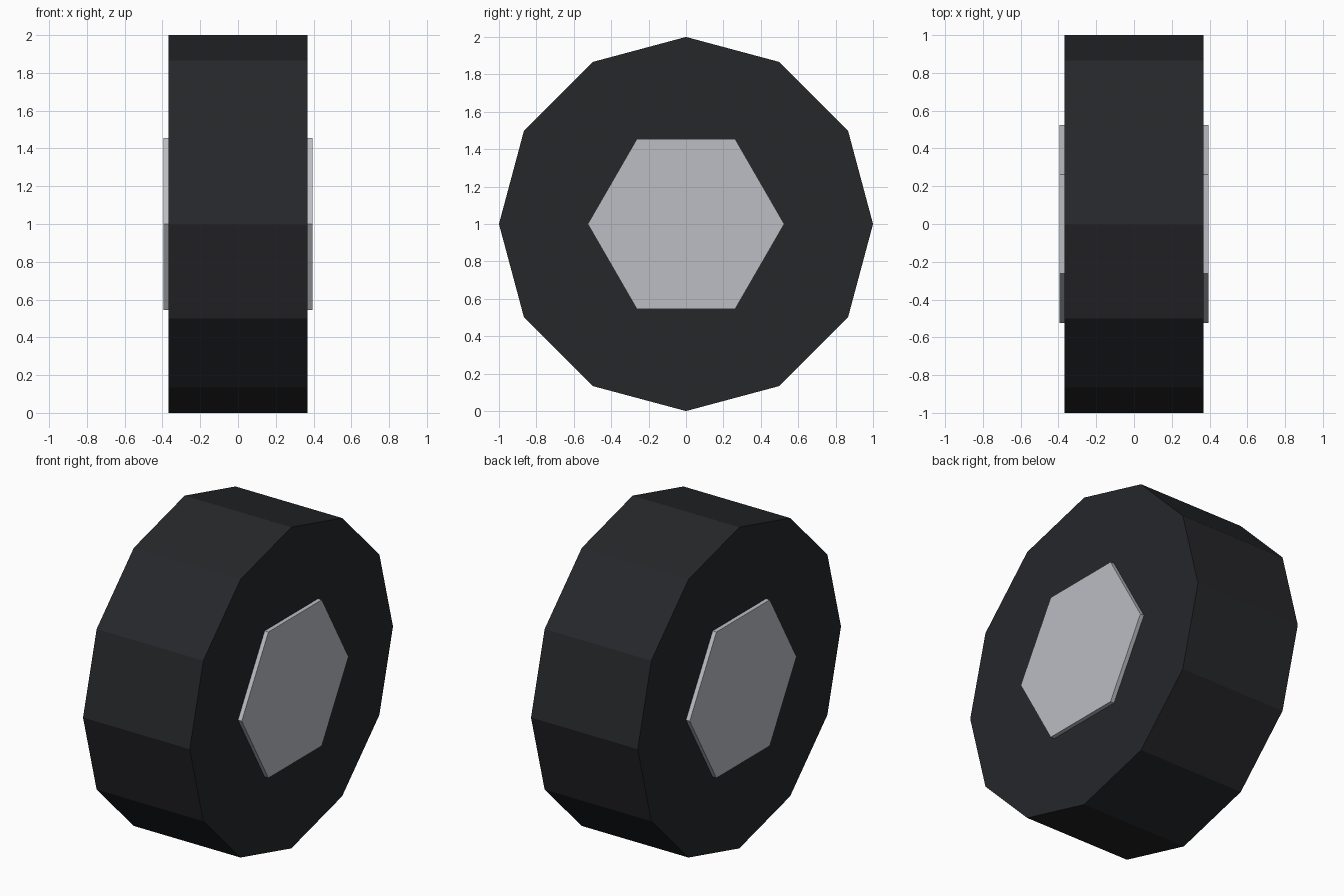
import bpy
import math

if "Cube" in bpy.data.objects:
    bpy.data.objects.remove(bpy.data.objects["Cube"])


def material(name, color):
    mat = bpy.data.materials.new(name)
    mat.diffuse_color = (*color, 1.0)
    mat.use_nodes = True
    mat.node_tree.nodes["Principled BSDF"].inputs["Base Color"].default_value = mat.diffuse_color
    return mat


def axle_prism(name, sides, radius, width, mat):
    """Flat-sided prism lying along x, with a corner pointing along y."""
    bpy.ops.mesh.primitive_cylinder_add(
        vertices=sides, radius=radius, depth=width,
        location=(0, 0, 1), rotation=(0, math.pi / 2, 0))
    obj = bpy.context.object
    obj.name = name
    obj.data.materials.append(mat)
    bpy.ops.object.transform_apply(location=False, rotation=True, scale=True)
    return obj


rubber = material("dark_rubber", (0.019, 0.020, 0.023))
metal = material("light_metal", (0.50, 0.51, 0.55))

# Twelve-sided tyre
axle_prism("tyre", 12, 1.0, 0.735, rubber)

# Hexagonal hub, standing slightly proud on both sides
axle_prism("hub", 6, 0.525, 0.787, metal)
